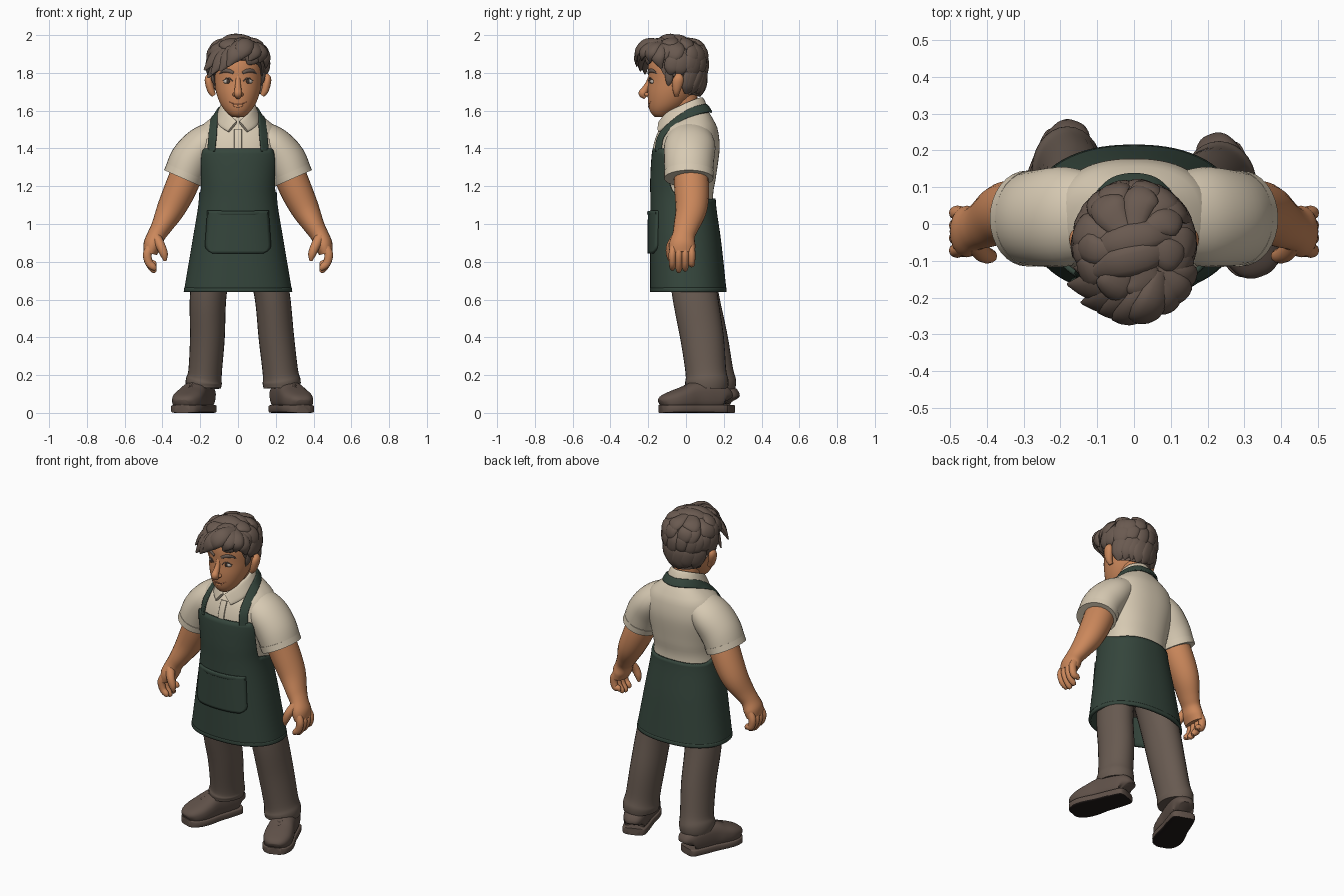
import bpy, bmesh, math, random
from mathutils import Vector

cube = bpy.data.objects.get("Cube")
if cube:
    bpy.data.objects.remove(cube, do_unlink=True)
random.seed(5)


def material(name, *rgb):
    m = bpy.data.materials.new(name)
    m.use_nodes = True
    m.diffuse_color = (*rgb, 1)
    node = next(n for n in m.node_tree.nodes if n.type == 'BSDF_PRINCIPLED')
    node.inputs["Base Color"].default_value = (*rgb, 1)
    node.inputs["Roughness"].default_value = 0.8
    return m


SKIN = material("skin", .6, .245, .105)
LIP = material("lip", .4, .14, .07)
HAIR_M = material("brown hair", .142, .101, .08)
SHIRT = material("cream cloth", .68, .59, .45)
GREEN = material("green cloth", .035, .06, .045)
PANTS = material("brown cloth", .138, .103, .082)
LEATHER = material("brown leather", .115, .082, .066)
SOLE = material("dark sole", .014, .01, .009)
WHITE = material("eye white", .55, .48, .42)
DARK = material("dark iris", .05, .032, .024)


def finish(bm, name, mat, thick=0, closed=True):
    if closed:
        bmesh.ops.recalc_face_normals(bm, faces=bm.faces)
    me = bpy.data.meshes.new(name)
    bm.to_mesh(me)
    bm.free()
    me.materials.append(mat)
    ob = bpy.data.objects.new(name, me)
    bpy.context.collection.objects.link(ob)
    if thick:
        mod = ob.modifiers.new("thickness", 'SOLIDIFY')
        mod.thickness, mod.offset = thick, 0
    bpy.ops.object.select_all(action='DESELECT')
    ob.select_set(True)
    bpy.context.view_layer.objects.active = ob
    bpy.ops.object.shade_smooth_by_angle(angle=math.radians(45))
    return ob


def smooth(rows, k=5):
    """Resample rows of numbers along a smooth spline."""
    out, last = [], len(rows) - 1
    for i in range(last):
        quad = list(zip(rows[max(i - 1, 0)], rows[i], rows[i + 1], rows[min(i + 2, last)]))
        for j in range(k):
            t = j / k
            out.append([b + .5 * t * (c - a + t * (2 * a - 5 * b + 4 * c - d + t * (3 * (b - c) + d - a)))
                        for a, b, c, d in quad])
    return out + [list(rows[-1])]


def power(v, n):
    return math.copysign(abs(v) ** (2 / n), v)


def bridge(bm, rings, loop=True):
    count = len(rings[0])
    for r, s in zip(rings, rings[1:]):
        for i in range(count if loop else count - 1):
            j = (i + 1) % count
            bm.faces.new((r[i], r[j], s[j], s[i]))


def loft(name, rows, mat, ref=lambda p: Vector((0, 1, 0)), n=2, sides=20):
    """Tube through rows of x, y, z, half width, half depth; ref gives the depth direction."""
    bm, rings, rows = bmesh.new(), [], smooth(rows)
    pts = [Vector(r[:3]) for r in rows]
    for i, (p, r) in enumerate(zip(pts, rows)):
        t = (pts[min(i + 1, len(pts) - 1)] - pts[max(i - 1, 0)]).normalized()
        v = ref(p)
        v = (v - t * v.dot(t)).normalized()
        u = v.cross(t)
        angles = [math.tau * j / sides for j in range(sides)]
        rings.append([bm.verts.new(p + u * r[3] * power(math.cos(a), n) + v * r[4] * power(math.sin(a), n))
                      for a in angles])
    bridge(bm, rings)
    bm.faces.new(rings[0])
    bm.faces.new(rings[-1])
    return finish(bm, name, mat)


def ball(name, loc, size, mat):
    bm = bmesh.new()
    bmesh.ops.create_uvsphere(bm, u_segments=20, v_segments=12, radius=1)
    for v in bm.verts:
        v.co = Vector([c * s + l for c, s, l in zip(v.co, size, loc)])
    return finish(bm, name, mat)


def piecewise(pairs):
    def f(x):
        for (a, u), (b, v) in zip(pairs, pairs[1:]):
            if x <= b:
                t = max(0, (x - a) / (b - a))
                return u + (v - u) * t * t * (3 - 2 * t)
        return pairs[-1][1]
    return f


class Form:
    """Upright body from rows of height, half width, front y, back y."""
    def __init__(self, n, rows):
        self.n, self.rows = n, smooth(rows, 6)

    def at(self, z):
        z = min(max(z, self.rows[0][0]), self.rows[-1][0])
        for a, b in zip(self.rows, self.rows[1:]):
            if z <= b[0]:
                t = (z - a[0]) / (b[0] - a[0])
                rx, f, k = [p + (q - p) * t for p, q in zip(a[1:], b[1:])]
                return rx, (f + k) / 2, (k - f) / 2

    def point(self, a, z, off=0):
        rx, cy, ry = self.at(z)
        return Vector(((rx + off) * power(math.sin(a), self.n), cy - (ry + off) * power(math.cos(a), self.n), z))

    def front(self, x, z):
        rx, cy, ry = self.at(z)
        return cy - ry * max(0, 1 - abs(x / rx) ** self.n) ** (1 / self.n)

    def wrap(self, name, bottom, top, mat, off=0, thick=0, cap=False, steps=26, cols=96):
        bm, rings = bmesh.new(), []
        for i in range(steps + 1):
            ring = []
            for j in range(cols):
                a = math.tau * j / cols - math.pi
                deg = abs(math.degrees(a))
                lo, hi = bottom(deg), top(deg)
                ring.append(bm.verts.new(self.point(a, lo + (hi - lo) * i / steps, off)))
            rings.append(ring)
        bridge(bm, rings)
        if cap:
            bm.faces.new(rings[0])
            bm.faces.new(rings[-1])
        return finish(bm, name, mat, thick, cap)


def level(z):
    return lambda deg: z


TORSO = Form(2.3, [(.64, .28, -.183, .208), (.9, .236, -.183, .18), (1.13, .2, -.182, .15), (1.25, .208, -.182, .165),
                   (1.4, .232, -.17, .184), (1.5, .212, -.135, .174), (1.55, .162, -.085, .152),
                   (1.59, .108, -.035, .128), (1.62, .06, 0, .1)])
HEAD = Form(2, [(1.567, .032, -.165, -.1), (1.59, .06, -.187, -.06), (1.63, .09, -.199, 0), (1.69, .114, -.203, .05),
                (1.76, .127, -.199, .08), (1.84, .13, -.2, .085), (1.91, .115, -.18, .075), (1.96, .07, -.13, .02)])
HAIR = Form(2, [(1.66, .118, -.2, .07), (1.75, .135, -.2, .088), (1.85, .148, -.212, .1),
                (1.92, .136, -.205, .09), (1.96, .1, -.17, .055), (1.985, .03, -.09, -.02)])

# Shirt body, hips and apron
TORSO.wrap("shirt_body", level(1.05), level(1.62), SHIRT, off=-.006, cap=True)
TORSO.wrap("trouser_hips", level(.8), level(1.05), PANTS, off=-.04, cap=True)
TORSO.wrap("apron", level(.64), piecewise([(0, 1.4), (46, 1.4), (76, 1.17), (120, 1.13), (180, 1.135)]), GREEN, thick=.014)
TORSO.wrap("apron_hem", level(.642), level(.662), GREEN, off=.002, thick=.012, steps=3)

# Pocket follows the apron front, with rounded lower corners
bm, grid = bmesh.new(), []
for i in range(17):
    h = i / 16
    half = .174 - .016 * h - .04 * (1 - min(h / .2, 1)) ** 2.5
    row = [(half * (j / 10 - 1), .845 + .225 * h) for j in range(21)]
    grid.append([bm.verts.new((x, TORSO.front(x, z) - .012, z)) for x, z in row])
bridge(bm, grid, False)
finish(bm, "apron_pocket", GREEN, .016, False)
loft("pocket_hem", [(x, TORSO.front(x, 1.058) - .019, 1.058, .011, .004) for x in (-.155, -.08, 0, .08, .155)], GREEN)

# Neck strap, one ribbon from bib corner to bib corner
side = [(.142, TORSO.front(.142, 1.385) - .003, 1.385), (.134, TORSO.front(.134, 1.47) - .004, 1.47),
        (.127, -.04, 1.553), (.108, .045, 1.596), (.062, .106, 1.612)]
path = side + [(0, .122, 1.61)] + [(-x, y, z) for x, y, z in reversed(side)]
loft("apron_strap", [(*p, .025, .007) for p in path], GREEN,
     lambda p: Vector((p.x, p.y - .03, .13 if p.y < 0 else .06)), n=4)

# Collar and placket
side = [(.028, -.142, 1.515, .036, .009), (.075, -.095, 1.555, .042, .01), (.093, -.01, 1.6, .036, .01),
        (.068, .06, 1.632, .032, .01)]
path = side + [(0, .093, 1.643, .03, .01)] + [(-r[0], *r[1:]) for r in reversed(side)]
loft("shirt_collar", path, SHIRT, lambda p: Vector((p.x, p.y - .02, .035)), n=3)
loft("shirt_placket", [(0, TORSO.front(0, z), z, .02, .006) for z in (1.38, 1.43, 1.47, 1.5)], SHIRT, n=4)

# Head and face
loft("neck", [(0, .03, 1.5, .075, .07), (0, .005, 1.58, .07, .068), (0, -.02, 1.68, .078, .08)], SKIN)
HEAD.wrap("head", level(1.567), level(1.96), SKIN, cap=True)
loft("nose", [(0, -.186, 1.785, .013, .012), (0, -.2, 1.745, .014, .014), (0, -.218, 1.71, .019, .019),
              (0, -.228, 1.69, .022, .023), (0, -.212, 1.67, .013, .012)], SKIN)


def face_line(name, pts, mat, off=0):
    """Tapered line on the face through rows of x, z, radius."""
    loft(name, [(x, HEAD.front(x, z) - off, z, r, r * .7) for x, z, r in pts], mat, sides=10)


face_line("mouth", [(-.05, 1.648, .0015), (-.022, 1.636, .003), (0, 1.636, .003), (.022, 1.636, .003), (.05, 1.648, .0015)], LIP)
face_line("lower_lip", [(-.026, 1.626, .003), (0, 1.623, .006), (.026, 1.626, .003)], SKIN)
for s, word in ((1, "left"), (-1, "right")):
    y = HEAD.front(.054, 1.755)
    ball(word + "_nostril", (s * .017, -.207, 1.686), (.012, .014, .011), SKIN)
    ball(word + "_eye", (s * .054, y + .013, 1.755), (.023, .018, .015), WHITE)
    ball(word + "_iris", (s * .052, y - .003, 1.755), (.01, .004, .012), DARK)
    face_line(word + "_upper_lid", [(s * .028, 1.756, .002), (s * .052, 1.773, .004), (s * .08, 1.757, .002)], HAIR_M, .004)
    face_line(word + "_eyebrow", [(s * .024, 1.8, .007), (s * .05, 1.811, .01), (s * .078, 1.81, .009), (s * .098, 1.796, .002)],
              HAIR_M, .002)
    loft(word + "_ear", [(s * .128, -.05, 1.68, .012, .012), (s * .142, -.05, 1.705, .019, .02), (s * .153, -.045, 1.745, .021, .029),
                         (s * .155, -.04, 1.775, .019, .026), (s * .145, -.045, 1.797, .006, .01)], SKIN)

# Hair cap, layered locks and side-swept fringe
HAIR.wrap("hair_cap", piecewise([(0, 1.87), (50, 1.862), (68, 1.785), (84, 1.785), (108, 1.77), (122, 1.685), (180, 1.675)]),
          level(1.985), HAIR_M, cap=True)
HEAD_MID = Vector((0, -.06, 1.82))


def lock(pts, w, d):
    shape = (.45, 1, .95, .15)
    loft("hair_lock", [(*p, w * f, d * f) for p, f in zip(pts, shape)], HAIR_M, lambda p: p - HEAD_MID, sides=12)


for z0, z1, count, start in ((1.984, 1.925, 7, 0), (1.968, 1.85, 11, 40), (1.925, 1.775, 11, 78), (1.85, 1.68, 9, 116)):
    for i in range(count):
        deg = start + (360 - 2 * start) * (i + .5) / count + random.uniform(-7, 7)
        drop = z1 - z0 + random.uniform(-.01, .015)
        turn = random.uniform(.15, .5)
        pts = [HAIR.point(math.radians(deg) - turn * t, z0 + drop * t, o)
               for t, o in ((0, -.008), (.35, .004), (.75, .006), (1, .002))]
        lock(pts, random.uniform(.036, .048), .017)
for x, y, z in ((-.16, -.12, 1.775), (-.178, -.165, 1.815), (-.14, -.215, 1.795), (-.095, -.24, 1.81), (-.055, -.26, 1.835),
                (-.01, -.255, 1.86)):
    a, b = Vector((.075 + x * .35, -.13 - x * .2, 1.962)), Vector((x, y, z))
    lift = Vector((.01, -.028, .032))
    lock([a, a.lerp(b, .4) + lift, a.lerp(b, .75) + lift * .9, b], .046, .024)
for x, y, z in ((.06, -.235, 1.865), (.115, -.19, 1.855), (.146, -.13, 1.825)):
    a, b = Vector((.06, -.12, 1.962)), Vector((x, y, z))
    lift = Vector((.025, -.02, .018))
    lock([a, a.lerp(b, .4) + lift, a.lerp(b, .75) + lift, b], .04, .02)
lock([(.09, -.07, 1.965), (.03, -.09, 1.983), (-.05, -.11, 1.98), (-.13, -.14, 1.93)], .042, .019)
lock([(.1, -.03, 1.955), (.04, -.03, 1.98), (-.05, -.05, 1.98), (-.13, -.08, 1.94)], .04, .018)
for s in (1, -1):
    lock([(s * .13, -.09, 1.83), (s * .135, -.09, 1.8), (s * .13, -.09, 1.76), (s * .12, -.095, 1.73)], .02, .01)

# Arms, sleeves and hands
for s, word in ((1, "left"), (-1, "right")):
    def limb(name, rows, mat, **kw):
        return loft(word + "_" + name, [(s * r[0], *r[1:]) for r in rows], mat, **kw)

    limb("sleeve", [(.1, .02, 1.47, .085, .115), (.185, .02, 1.415, .103, .135), (.25, .016, 1.335, .112, .132),
                    (.29, .015, 1.245, .106, .126)], SHIRT, sides=32)
    limb("sleeve_hem", [(.276, .015, 1.275, .111, .131), (.291, .015, 1.241, .11, .13)], SHIRT, sides=32)
    limb("arm", [(.25, .02, 1.32, .085, .09), (.303, .03, 1.19, .085, .092), (.355, .028, 1.08, .075, .084),
                 (.403, .002, .99, .056, .068), (.432, -.012, .94, .048, .06), (.452, -.02, .89, .049, .07),
                 (.464, -.02, .845, .036, .066)], SKIN)
    for i, tip in enumerate((.775, .752, .745, .757)):
        y = .03 - .034 * i
        limb("finger", [(.462, y * .9, .88, .024, .02), (.48, y, .84, .023, .02), (.471, y, .795, .021, .018),
                        (.448, y, tip + .014, .018, .016), (.437, y, tip, .008, .008)], SKIN, sides=12)
    limb("thumb", [(.435, -.05, .93, .028, .028), (.41, -.08, .885, .025, .024), (.392, -.087, .84, .021, .019),
                   (.386, -.085, .805, .008, .008)], SKIN, sides=12)

# Trouser legs
loft("left_leg", [(.12, .02, .88, .1, .12), (.178, .045, .64, .094, .12), (.203, .085, .4, .094, .115),
                  (.224, .105, .22, .094, .108), (.231, .11, .165, .101, .115), (.232, .11, .13, .097, .111)], PANTS, sides=28)
loft("right_leg", [(-.11, .02, .88, .1, .12), (-.156, .05, .64, .097, .12), (-.162, .105, .4, .092, .115),
                   (-.174, .14, .22, .089, .11), (-.181, .148, .165, .096, .117), (-.182, .148, .13, .092, .112)], PANTS, sides=28)

# Shoes: upper, laces, sole with dark underside
for word, x, y, turn in (("left", .277, .05, 20), ("right", -.228, .086, -20)):
    up = lambda p: Vector((0, 0, 1))
    upper = [(0, .166, .065, .035, .04), (0, .15, .082, .062, .062), (0, .08, .09, .07, .078), (0, 0, .088, .073, .076),
             (0, -.06, .077, .081, .063), (0, -.12, .066, .082, .052), (0, -.17, .055, .064, .041), (0, -.19, .045, .036, .028)]
    parts = [loft(word + "_shoe", upper, LEATHER, up, n=2.7, sides=32)]
    sole = loft(word + "_sole", [(0, r[1] * 1.02, .021, r[3] + .005, .021) for r in upper], LEATHER, up, n=7, sides=28)
    sole.data.materials.append(SOLE)
    for f in sole.data.polygons:
        f.material_index = int(f.normal.z < -.5)
    parts.append(sole)
    for ly, lz in ((-.03, .155), (-.055, .144), (-.08, .132)):
        parts.append(loft(word + "_lace", [(-.042, ly, lz - .018, .006, .006), (0, ly, lz, .007, .007),
                                           (.042, ly, lz - .018, .006, .006)], LEATHER, sides=8))
    for ob in parts:
        ob.location = (x, y, 0)
        ob.rotation_euler.z = math.radians(turn)
